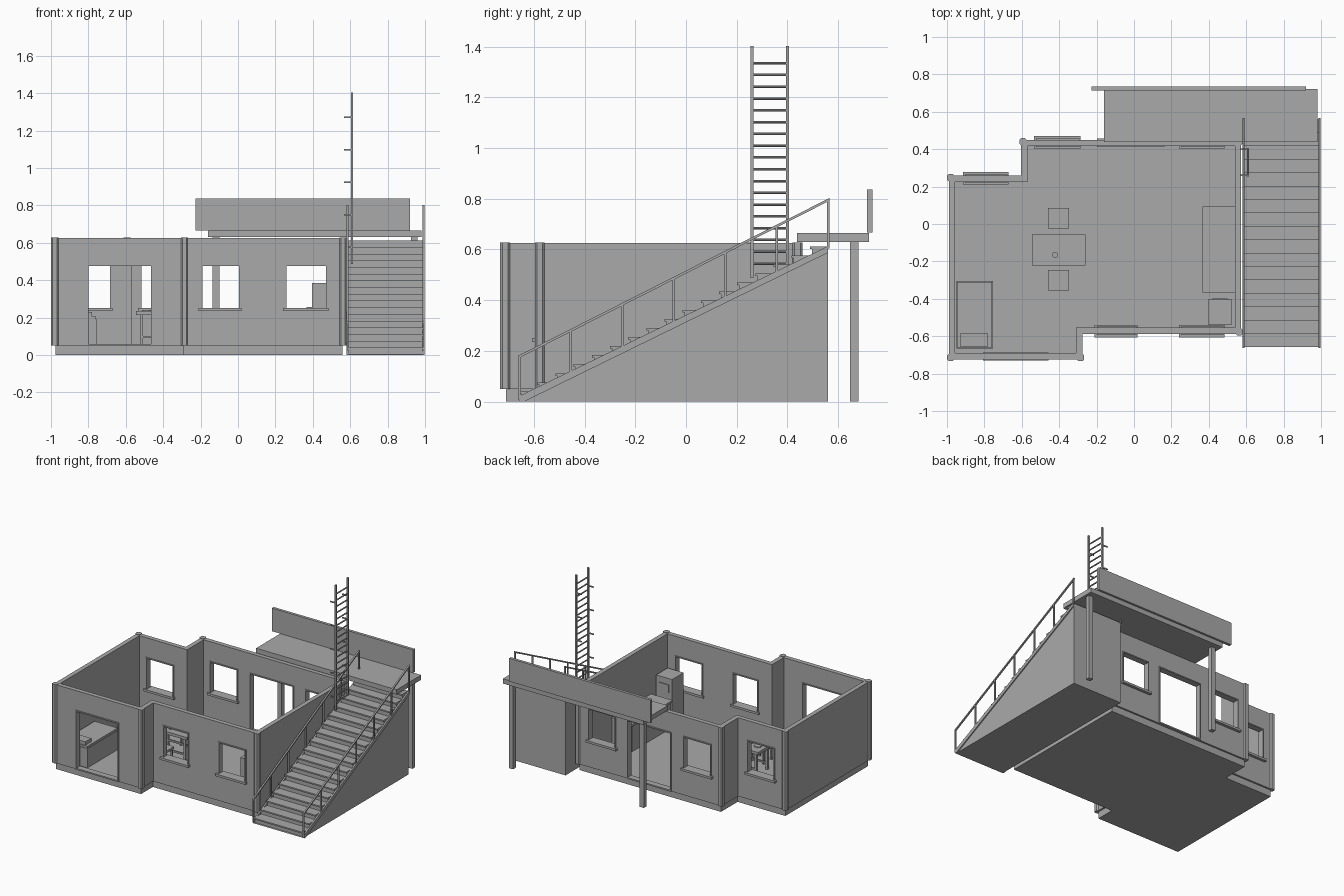
import bpy, bmesh, math
from mathutils import Vector, Matrix

if "Cube" in bpy.data.objects:
    bpy.data.objects.remove(bpy.data.objects["Cube"])

grey = bpy.data.materials.new("plain grey")
grey.diffuse_color = (0.4, 0.4, 0.4, 1)
grey.use_nodes = True
grey.node_tree.nodes["Principled BSDF"].inputs["Base Color"].default_value = grey.diffuse_color


def finish(name, bm):
    bmesh.ops.recalc_face_normals(bm, faces=bm.faces)
    me = bpy.data.meshes.new(name)
    bm.to_mesh(me)
    bm.free()
    me.materials.append(grey)
    ob = bpy.data.objects.new(name, me)
    bpy.context.collection.objects.link(ob)
    return ob


def add_box(bm, x0, x1, y0, y1, z0, z1):
    m = Matrix.Translation(((x0 + x1) / 2, (y0 + y1) / 2, (z0 + z1) / 2)) @ \
        Matrix.Diagonal((x1 - x0, y1 - y0, z1 - z0, 1))
    return bmesh.ops.create_cube(bm, size=1, matrix=m)["verts"]


def boxes(name, *specs):
    bm = bmesh.new()
    for s in specs:
        add_box(bm, *s)
    return finish(name, bm)


def extrude(name, loop, shift):
    bm = bmesh.new()
    face = bm.faces.new([bm.verts.new(p) for p in loop])
    top = bmesh.ops.extrude_face_region(bm, geom=[face])
    bmesh.ops.translate(bm, vec=shift, verts=[g for g in top["geom"] if isinstance(g, bmesh.types.BMVert)])
    return finish(name, bm)


def side_profile(name, yz, x0, x1):
    return extrude(name, [(x0, y, z) for y, z in yz], (x1 - x0, 0, 0))


def disc(name, x, y, z0, z1, r):
    bm = bmesh.new()
    bmesh.ops.create_cone(bm, cap_ends=True, segments=20, radius1=r, radius2=r, depth=z1 - z0,
                          matrix=Matrix.Translation((x, y, (z0 + z1) / 2)))
    return finish(name, bm)


# footprint of the house, counter-clockwise
PLAN = [(-.99, -.724), (-.276, -.724), (-.276, -.587), (.572, -.587),
        (.572, .45), (-.603, .45), (-.603, .258), (-.99, .258)]
T, Z0, Z1 = .033, .05, .625


def corners(d):
    """Plan corners moved inward by d, with a flag for outward corners."""
    out = []
    for i, p in enumerate(PLAN):
        a, b, c = Vector(PLAN[i - 1]), Vector(p), Vector(PLAN[(i + 1) % len(PLAN)])
        u, v = (b - a).normalized(), (c - b).normalized()
        q = b + d * (Vector((-u.y, u.x)) + Vector((-v.y, v.x)))
        out.append((q.x, q.y, u.cross(v) > 0))
    return out


# floor slab
extrude("floor_slab", [(x, y, 0) for x, y, _ in corners(.013)], (0, 0, Z0))

# wall ring
bm = bmesh.new()
rings = [[bm.verts.new((x, y, z)) for x, y, _ in corners(d)]
         for d, z in ((0, Z0), (0, Z1), (T, Z1), (T, Z0))]
n = len(PLAN)
for k in range(4):
    a, b = rings[k], rings[(k + 1) % 4]
    for i in range(n):
        j = (i + 1) % n
        bm.faces.new((a[i], a[j], b[j], b[i]))
walls = finish("walls", bm)

# openings: x range, wall outer y, outward direction
windows = [(-.19, .005, -.587, -1), (.26, .47, -.587, -1),
           (-.515, -.3, .45, 1), (.26, .47, .45, 1), (-.895, -.685, .258, 1)]
doors = [(-.80, -.465, -.724, -1), (-.19, .155, .45, 1)]
openings = [(w, .25) for w in windows] + [(d, .06) for d in doors]
cutter = boxes("opening_cutter", *[(x0, x1, y - .08, y + .08, zb, .475) for (x0, x1, y, s), zb in openings])
cutter.hide_render = True
mod = walls.modifiers.new("openings", "BOOLEAN")
mod.operation, mod.solver, mod.object = "DIFFERENCE", "EXACT", cutter
bpy.context.view_layer.update()
cut = bpy.data.meshes.new_from_object(walls.evaluated_get(bpy.context.evaluated_depsgraph_get()))
walls.modifiers.clear()
walls.data = cut
bpy.data.objects.remove(cutter)

# frames and sills
for (x0, x1, y, s), zb in openings:
    ya, yb = sorted((y + s * .007, y - s * (T + .005)))
    f = .008
    boxes("opening_frame", (x0 - f, x0, ya, yb, zb, .475), (x1, x1 + f, ya, yb, zb, .475),
          (x0 - f, x1 + f, ya, yb, .475, .475 + f))
    if zb > .1:
        ya, yb = sorted((y + s * .021, y - s * (T + .014)))
        boxes("window_sill", (x0 - .02, x1 + .015, ya, yb, .235, .251))
    else:
        boxes("door_threshold", (x0 - f, x1 + f, ya, yb, Z0, zb))

# corner trims with softened edges
bm = bmesh.new()
for x, y, outward in corners(.01):
    if outward:
        vs = add_box(bm, x - .019, x + .019, y - .019, y + .019, Z0, Z1 + .003)
        up = {e for v in vs for e in v.link_edges if abs(e.verts[0].co.z - e.verts[1].co.z) > .1}
        bmesh.ops.bevel(bm, geom=list(up), offset=.008, segments=1, affect="EDGES")
finish("corner_trims", bm)

# bed
boxes("bed_base", (-.95, -.755, -.665, -.305, Z0, .19))
boxes("bed_mattress", (-.946, -.759, -.661, -.309, .19, .205))
boxes("bed_pillow", (-.93, -.78, -.655, -.585, .205, .23))

# table with dishes
boxes("table_top", (-.545, -.26, -.222, -.056, .215, .235))
boxes("table_legs", *[(x, x + .016, y, y + .016, Z0, .215) for x in (-.525, -.296) for y in (-.21, -.084)])
boxes("table_stretchers", *[(-.525, -.28, y, y + .012, .09, .102) for y in (-.208, -.082)])
for x in (-.488, -.317):
    disc("plate", x, -.138, .235, .241, .026)
disc("cup", -.422, -.165, .235, .265, .016)

# two stools
for y in (-.355, -.025):
    boxes("stool_seat", (-.46, -.347, y, y + .11, .14, .155))
    boxes("stool_legs", *[(x, x + .012, yy, yy + .012, Z0, .14)
                          for x in (-.456, -.363) for yy in (y + .004, y + .094)])

# counter and tall cabinet
boxes("counter_body", (.375, .539, -.36, .088, Z0, .24))
boxes("counter_top", (.365, .539, -.366, .093, .24, .256))
boxes("tall_cabinet", (.395, .525, -.537, -.404, Z0, .385))
boxes("cabinet_panel", (.42, .50, -.404, -.398, .28, .34))

# outside stairs: solid stepped body, treads, stringers
Y0, Y1, STEPS = -.658, .56, 17
RUN, RISE = (Y1 - Y0) / STEPS, .0358
side_profile("stair_body", [(Y0, 0), (Y1, 0), (Y1, .597)], .585, .99)
prof = [(Y0 + .008, 0)]
for i in range(STEPS):
    prof += [(Y0 + .008 + i * RUN, RISE * (i + 1)), (min(Y0 + .008 + (i + 1) * RUN, Y1), RISE * (i + 1))]
prof.append((Y1, 0))
side_profile("stair_steps", prof, .591, .986)
boxes("stair_treads", *[(.588, .988, Y0 + i * RUN, Y0 + (i + 1) * RUN, RISE * (i + 1) - .006, RISE * (i + 1) + .004)
                        for i in range(STEPS)])
for x in (.581, .987):
    side_profile("stair_stringer", [(Y0, 0), (Y0 + .02, 0), (Y1, .587), (Y1, .613), (Y0, .022)], x, x + .011)
    # handrail and its posts
    side_profile("handrail", [(Y0 - .004, .17), (Y1 + .006, .792), (Y1 + .006, .803), (Y0 - .004, .181)], x, x + .011)
    posts = []
    for i in range(7):
        t = i / 6
        y = Y0 + t * (Y1 - Y0)
        posts.append((x + .001, x + .010, y - .004, y + .006, .008 + t * .595, .176 + t * .618))
    boxes("handrail_posts", *posts)

# landing roof, its posts and the long board
boxes("landing_deck", (-.16, .98, .438, .722, .63, .665))
boxes("landing_posts", *[(x, x + .035, .648, .681, 0, .63) for x in (-.135, .925)])
boxes("long_board", (-.226, .92, .714, .735, .667, .836))

# roof ladder
boxes("ladder_rails", *[(.604, .616, y, y + .012, .487, 1.403) for y in (.254, .395)])
bm = bmesh.new()
for i in range(18):
    m = Matrix.Translation((.61, .331, 1.335 - i * .0465)) @ Matrix.Rotation(math.pi / 2, 4, "X")
    bmesh.ops.create_cone(bm, cap_ends=True, segments=8, radius1=.005, radius2=.005, depth=.14, matrix=m)
finish("ladder_rungs", bm)
boxes("ladder_brackets", *[(.566, .606, y, y + .007, z - .004, z + .004)
                           for y in (.257, .397) for z in (1.27, 1.098, .924, .75, .576)])
